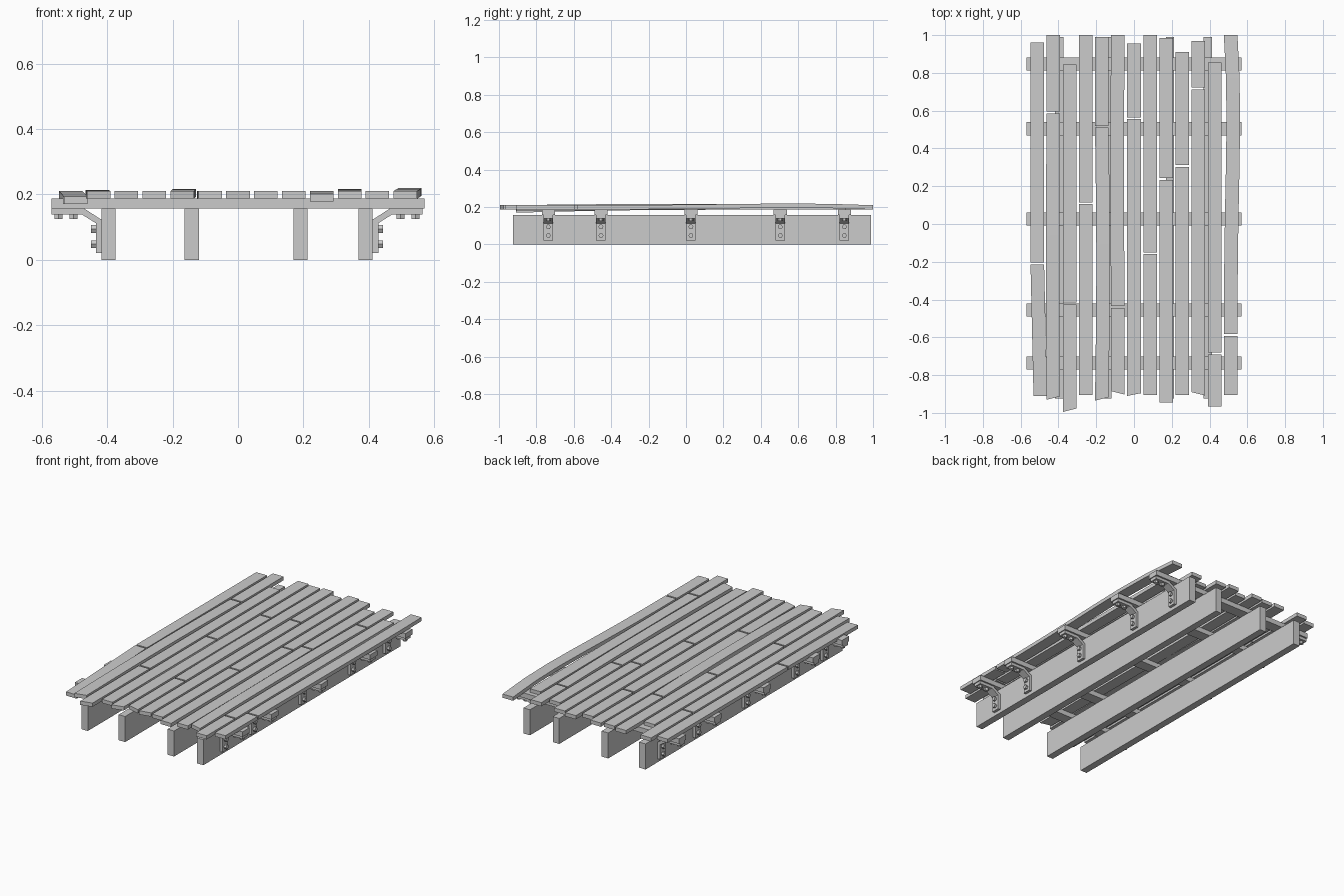
import bpy, bmesh, math
from mathutils import Matrix, Vector

if "Cube" in bpy.data.objects:
    bpy.data.objects.remove(bpy.data.objects["Cube"])


def finish(bm, name):
    bmesh.ops.recalc_face_normals(bm, faces=bm.faces)
    me = bpy.data.meshes.new(name)
    bm.to_mesh(me)
    bm.free()
    ob = bpy.data.objects.new(name, me)
    bpy.context.collection.objects.link(ob)
    return ob


def box(name, centre, size):
    bm = bmesh.new()
    bmesh.ops.create_cube(bm, size=1, matrix=Matrix.Translation(centre)
                          @ Matrix.Diagonal((*size, 1)))
    return finish(bm, name)


def plank(name, x, y0, y1, slant=0, bow=(0, 0, 1), dip=(0, 0)):
    """Flat board along y: slant skews the front cut, bow bends it, dip moves its front end."""
    bm = bmesh.new()
    bmesh.ops.create_cube(bm, size=1)
    bent = any(bow)and bow[:2] != (0, 0)
    if bent:
        along = [e for e in bm.edges if abs(e.verts[0].co.y - e.verts[1].co.y) > 0.5]
        bmesh.ops.subdivide_edges(bm, edges=along, cuts=6)
    for v in bm.verts:
        t, side = v.co.y + 0.5, v.co.x
        w = math.sin(math.pi * t ** bow[2])
        v.co = Vector((x + side * 0.072 + bow[0] * w + dip[0] * (1 - t),
                       y0 + (y1 - y0) * t + (slant * (1 - t) if side > 0 else 0),
                       0.1985 + v.co.z * 0.023 + bow[1] * w + dip[1] * (1 - t)))
    return finish(bm, name)


def bolt(bm, pos, rot):
    bmesh.ops.create_cone(bm, cap_ends=True, segments=6, radius1=0.0135, radius2=0.0135,
                          depth=0.014, matrix=Matrix.Translation(pos) @ rot)


# Long beams
for x in (-0.396, -0.142, 0.191, 0.39):
    box("long_beam", (x, 0.0325, 0.0785), (0.044, 1.915, 0.157))

# Cross beams with a bolted bracket on each side
profile = ((0.415, 0.021), (0.432, 0.021), (0.432, 0.112), (0.475, 0.139),
           (0.567, 0.139), (0.567, 0.157), (0.468, 0.157), (0.415, 0.123))
for yc in (0.847, 0.504, 0.026, -0.455, -0.736):
    box("cross_beam", (0, yc, 0.1725), (1.14, 0.07, 0.031))
    for side in (1, -1):
        bm = bmesh.new()
        f = bm.faces.new([bm.verts.new((x, yc - 0.025, z)) for x, z in profile])
        ext = bmesh.ops.extrude_face_region(bm, geom=[f])["geom"]
        bmesh.ops.translate(bm, vec=(0, 0.05, 0),
                            verts=[g for g in ext if isinstance(g, bmesh.types.BMVert)])
        for x in (0.5, 0.546):
            bolt(bm, (x, yc, 0.132), Matrix.Identity(4))
        for z in (0.048, 0.094):
            bolt(bm, (0.439, yc, z), Matrix.Rotation(math.pi / 2, 4, 'Y'))
        for v in bm.verts:
            v.co.x = v.co.x * side - 0.003
        finish(bm, "bracket")

# Deck: each column is a front and a back plank (front end, joint, back end)
columns = ((-0.91, -0.21, 0.96), (-0.93, 0.59, 1), (-0.995, -0.42, 0.845),
           (-0.905, 0.11, 1), (-0.935, 0.515, 0.99), (-0.885, -0.44, 1),
           (-0.91, 0.56, 0.955), (-0.905, -0.155, 1), (-0.945, 0.238, 0.985),
           (-0.905, 0.307, 0.91), (-0.89, 0.717, 0.97), (-0.965, -0.685, 0.855),
           (-0.905, -0.588, 1))
slants = {1: 0.018, 2: 0.018, 4: 0.018, 5: -0.018, 6: 0.014, 10: -0.018}
front_bows = {1: (-0.004, 0.003, 1), 4: (0.007, 0.006, 1), 10: (0, 0.007, 1)}
back_bows = {5: (-0.004, 0, 1), 12: (0.014, 0.009, 2.2)}
dips = {0: (0.016, -0.017), 9: (0, -0.008)}
for i, (y0, joint, y1) in enumerate(columns):
    x = (i - 6) * 0.0853
    plank("front_plank", x, y0, joint - 0.005, slants.get(i, 0),
          front_bows.get(i, (0, 0, 1)), dips.get(i, (0, 0)))
    plank("back_plank", x, joint + 0.005, y1, bow=back_bows.get(i, (0, 0, 1)))
